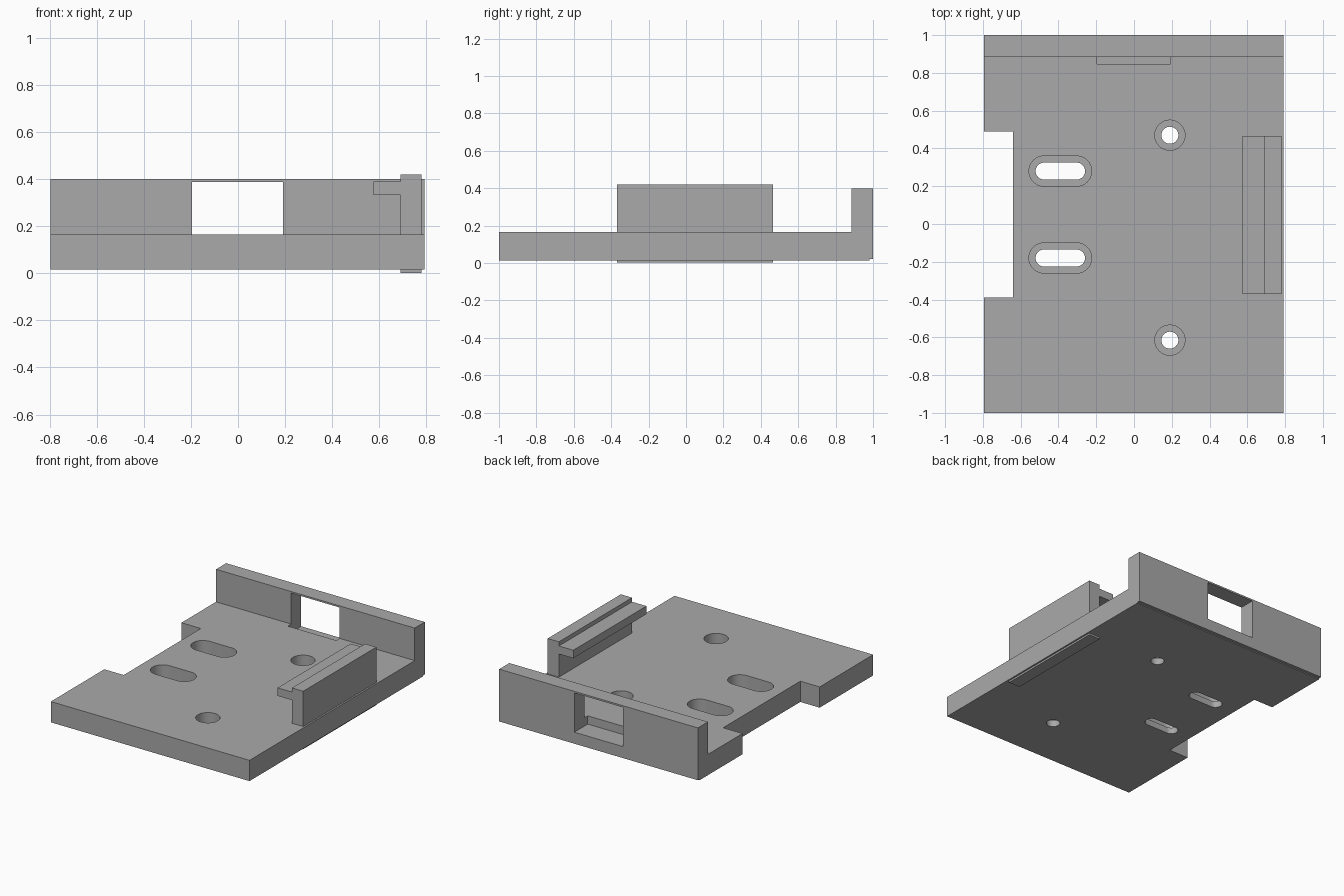
import bpy, bmesh, math
from mathutils import Vector

cube = bpy.data.objects.get("Cube")
if cube:
    bpy.data.objects.remove(cube, do_unlink=True)

grey = bpy.data.materials.new("plain grey")
grey.use_nodes = True
colour = (0.4, 0.4, 0.4, 1)
grey.diffuse_color = colour
grey.node_tree.nodes["Principled BSDF"].inputs["Base Color"].default_value = colour


def prism(name, points, direction):
    """Extrude a closed outline of 3D points along a direction."""
    bm = bmesh.new()
    face = bm.faces.new([bm.verts.new(p) for p in points])
    ext = bmesh.ops.extrude_face_region(bm, geom=[face])
    verts = [g for g in ext["geom"] if isinstance(g, bmesh.types.BMVert)]
    bmesh.ops.translate(bm, verts=verts, vec=Vector(direction))
    bmesh.ops.recalc_face_normals(bm, faces=bm.faces)
    mesh = bpy.data.meshes.new(name)
    bm.to_mesh(mesh)
    bm.free()
    mesh.materials.append(grey)
    obj = bpy.data.objects.new(name, mesh)
    bpy.context.collection.objects.link(obj)
    return obj


def box(name, x0, x1, y0, y1, z0, z1):
    corners = [(x0, y0, z0), (x1, y0, z0), (x1, y1, z0), (x0, y1, z0)]
    return prism(name, corners, (0, 0, z1 - z0))


def slot(name, x, y, half, radius, z0, z1, steps=16):
    """Round hole, stretched along x when half is above zero."""
    points = []
    for side in (1, -1):
        for i in range(steps + 1):
            if half == 0 and i == steps:
                continue
            a = math.pi * (i / steps - 0.5)
            points.append((x + side * (half + radius * math.cos(a)),
                           y + side * radius * math.sin(a), z0))
    return prism(name, points, (0, 0, z1 - z0))


def cut(obj, cutter):
    bpy.context.view_layer.objects.active = obj
    mod = obj.modifiers.new("cut", "BOOLEAN")
    mod.operation = "DIFFERENCE"
    mod.solver = "EXACT"
    mod.object = cutter
    bpy.ops.object.modifier_apply(modifier=mod.name)
    bpy.data.objects.remove(cutter, do_unlink=True)


# Base plate with upright back wall, as one L-shaped section
section = [(-1, 0.015), (0.98, 0.015), (0.98, 0.022), (1, 0.022),
           (1, 0.4), (0.885, 0.4), (0.885, 0.165), (-1, 0.165)]
base = prism("base_plate", [(-0.795, y, z) for y, z in section], (1.587, 0, 0))

# Side notch, and back window with its pocket in the floor
cut(base, box("notch_cutter", -1, -0.64, -0.39, 0.49, -0.1, 0.3))
cut(base, box("window_cutter", -0.195, 0.192, 0.847, 1.1, 0.105, 0.388))

# Counterbored screw holes and adjustment slots
for x, y, half in ((0.19, 0.47, 0), (0.19, -0.615, 0),
                   (-0.39, 0.28, 0.086), (-0.39, -0.18, 0.086)):
    cut(base, slot("head_cutter", x, y, half, 0.08, 0.06, 0.3))
    cut(base, slot("shank_cutter", x, y, half, 0.045, -0.1, 0.1))

# Side clip with an inward lip
outline = [(0.69, 0.002), (0.78, 0.002), (0.78, 0.42), (0.69, 0.42),
           (0.69, 0.39), (0.575, 0.39), (0.575, 0.332), (0.69, 0.332)]
clip = prism("side_clip", [(x, -0.37, z) for x, z in outline], (0, 0.835, 0))

# Smooth hole walls, keep edges sharp
for obj in (base, clip):
    bpy.ops.object.select_all(action="DESELECT")
    obj.select_set(True)
    bpy.context.view_layer.objects.active = obj
    bpy.ops.object.shade_smooth_by_angle(angle=math.radians(30))
